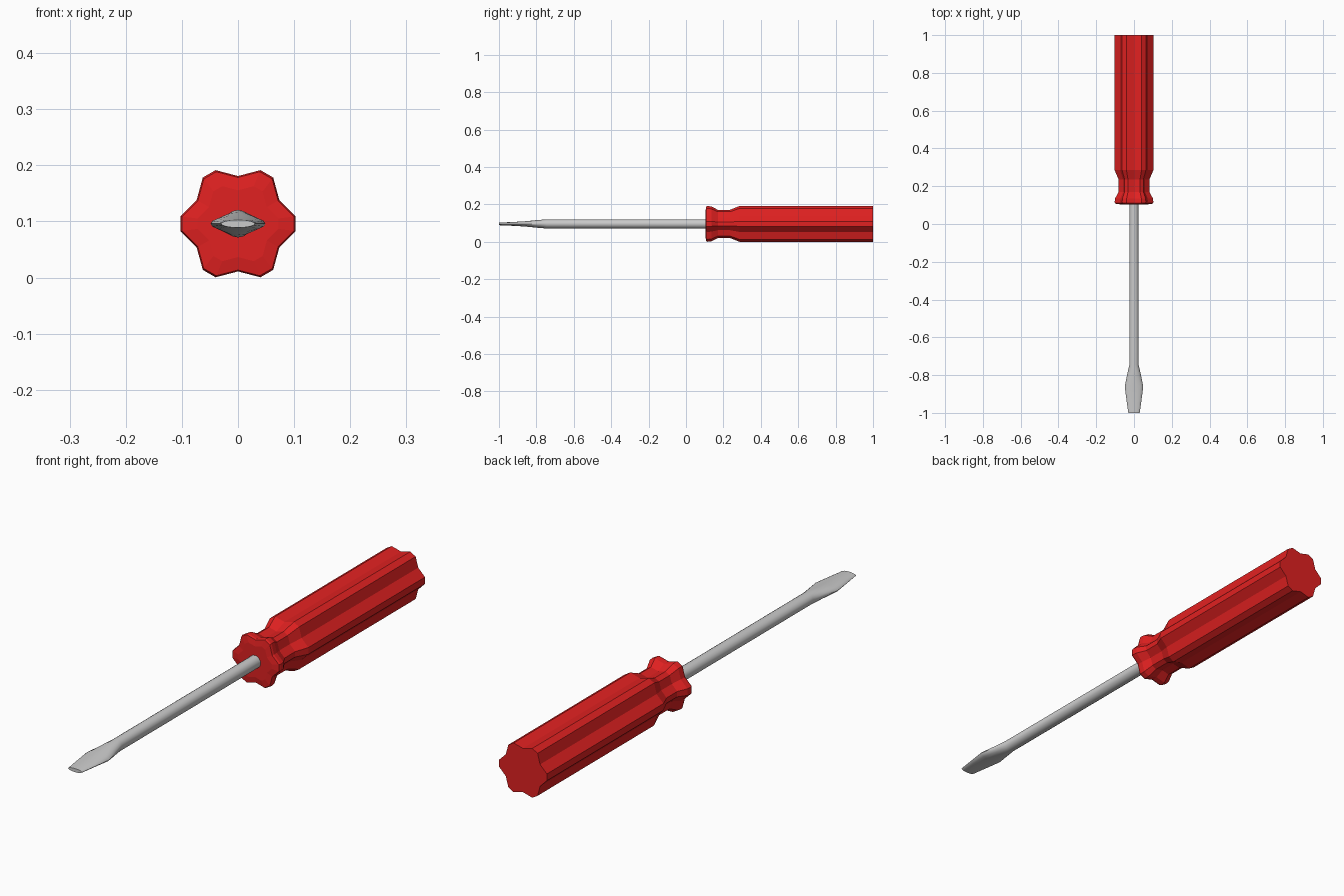
import bpy, bmesh
from math import sin, cos, pi, radians

if "Cube" in bpy.data.objects:
    bpy.data.objects.remove(bpy.data.objects["Cube"])

CZ = 0.096  # height of the tool's axis


def loft(name, rings, color=None):
    """Skin a list of rings (lists of points) and cap both ends."""
    bm = bmesh.new()
    loops = [[bm.verts.new(p) for p in ring] for ring in rings]
    n = len(loops[0])
    for a, b in zip(loops, loops[1:]):
        for i in range(n):
            j = (i + 1) % n
            bm.faces.new((a[i], a[j], b[j], b[i]))
    bm.faces.new(loops[0])
    bm.faces.new(loops[-1])
    bmesh.ops.recalc_face_normals(bm, faces=bm.faces)
    mesh = bpy.data.meshes.new(name)
    bm.to_mesh(mesh)
    bm.free()
    obj = bpy.data.objects.new(name, mesh)
    bpy.context.collection.objects.link(obj)
    if color:
        mat = bpy.data.materials.new(name + "_color")
        mat.diffuse_color = color
        mat.use_nodes = True
        mat.node_tree.nodes["Principled BSDF"].inputs["Base Color"].default_value = mat.diffuse_color
        mesh.materials.append(mat)
    return obj


def lobed_ring(y, scale):
    """Six blunt lobes with a shallow valley between each pair."""
    pts = []
    for k in range(6):
        for offset, r in ((-7.3, 0.1035), (7.3, 0.1035), (30, 0.085)):
            a = radians(60 * k + offset)
            pts.append((r * scale * cos(a), y, CZ + r * scale * sin(a)))
    return pts


def ellipse_ring(y, rx, rz, n=16):
    return [(rx * cos(2 * pi * i / n), y, CZ + rz * sin(2 * pi * i / n))
            for i in range(n)]


# Fluted handle: collar, neck, grip
handle_profile = [(0.104, 0.70), (0.108, 0.97), (0.116, 1.0), (0.135, 0.98),
                  (0.17, 0.79), (0.235, 0.79), (0.285, 1.0), (1.0, 1.0)]
loft("handle", [lobed_ring(y, s) for y, s in handle_profile],
     (0.75, 0.015, 0.015, 1))

# Round shaft flattened into a flat blade
blade_profile = [(-1.0, 0.030, 0.007), (-0.93, 0.040, 0.010),
                 (-0.86, 0.049, 0.014), (-0.80, 0.037, 0.020),
                 (-0.745, 0.0245, 0.0245), (0.15, 0.0245, 0.0245)]
shaft = loft("shaft_and_blade", [ellipse_ring(*p) for p in blade_profile])
bpy.context.view_layer.objects.active = shaft
shaft.select_set(True)
bpy.ops.object.shade_smooth_by_angle(angle=radians(35))
